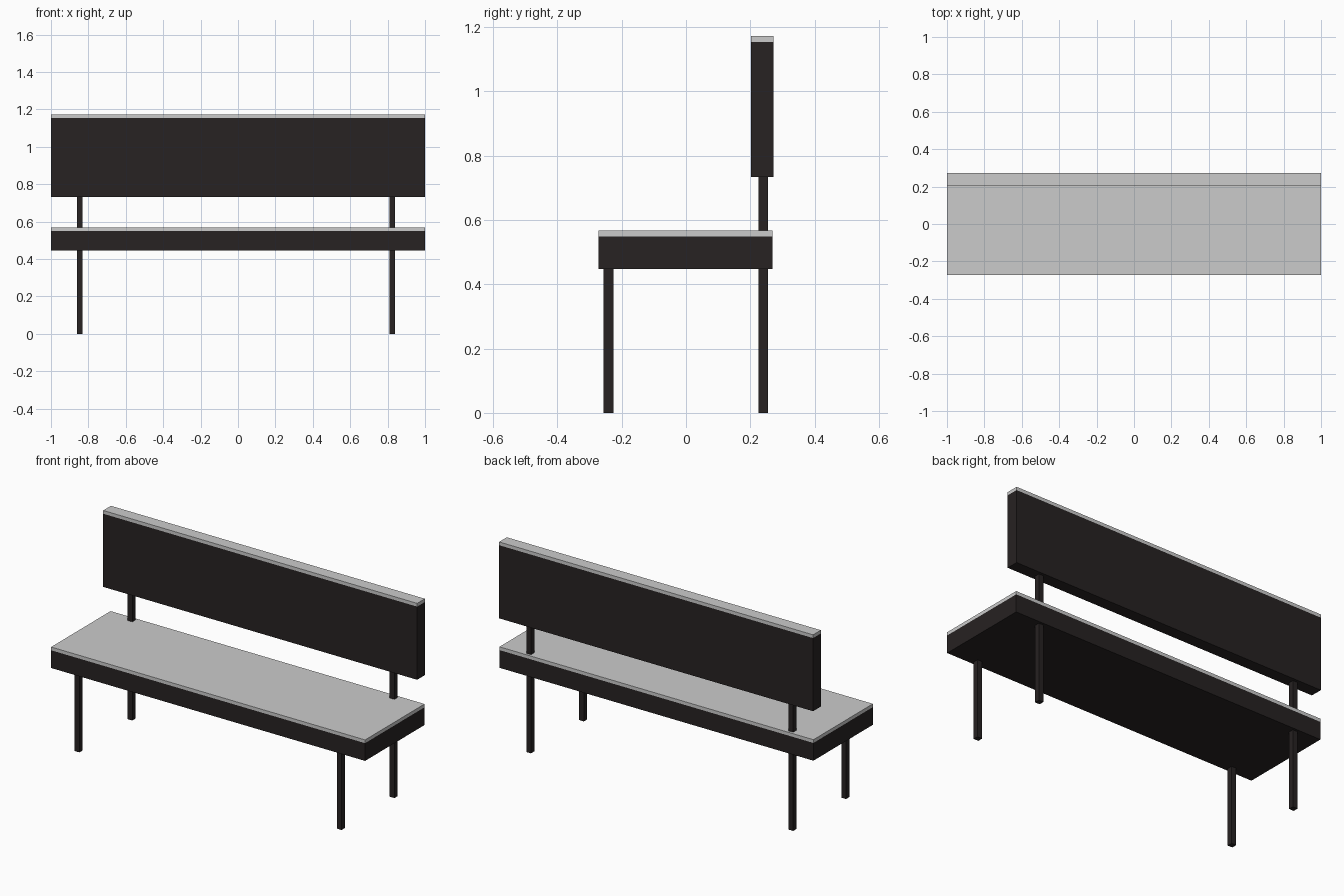
import bpy

if "Cube" in bpy.data.objects:
    bpy.data.objects.remove(bpy.data.objects["Cube"])

dark = bpy.data.materials.new("dark_wood")
dark.diffuse_color = (0.02, 0.016, 0.016, 1)
dark.use_nodes = True
dark.node_tree.nodes["Principled BSDF"].inputs["Base Color"].default_value = dark.diffuse_color


def box(name, x, y, z, mat=None):
    """Box from (min, max) ranges on each axis."""
    bpy.ops.mesh.primitive_cube_add(size=1, location=[(a + b) / 2 for a, b in (x, y, z)])
    ob = bpy.context.object
    ob.name = name
    ob.scale = [b - a for a, b in (x, y, z)]
    bpy.ops.object.transform_apply(location=False, rotation=False, scale=True)
    if mat:
        ob.data.materials.append(mat)
    return ob


# Seat: dark base with a grey top layer
SEAT_Y = (-0.272, 0.269)
box("seat_base", (-1, 1), SEAT_Y, (0.447, 0.549), dark)
box("seat_top", (-1, 1), SEAT_Y, (0.549, 0.568))

# Backrest: dark panel with a grey cap strip
BACK_Y = (0.202, 0.272)
box("backrest_panel", (-1, 1), BACK_Y, (0.733, 1.154), dark)
box("backrest_cap", (-1, 1), BACK_Y, (1.154, 1.173))

# Legs: short at the front; rear ones reach up in two lengths to the backrest
for side, x in (("left", (-0.861, -0.831)), ("right", (0.809, 0.839))):
    box("front_leg_" + side, x, (-0.256, -0.226), (0, 0.447), dark)
    box("rear_leg_" + side, x, (0.225, 0.255), (0, 0.447), dark)
    box("backrest_post_" + side, x, (0.225, 0.255), (0.568, 0.733), dark)
